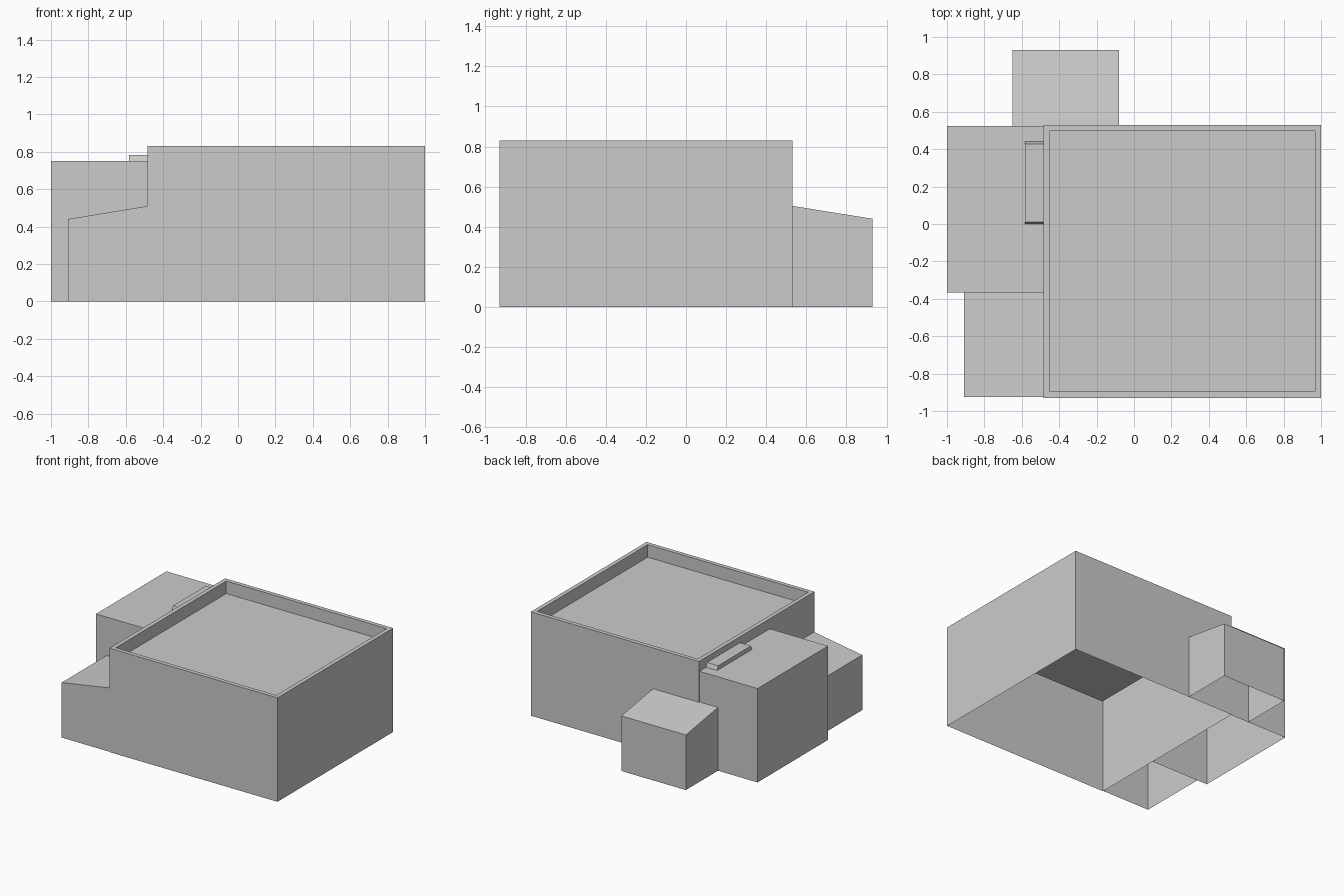
import bpy
import bmesh
from mathutils import Vector

cube = bpy.data.objects.get("Cube")
if cube:
    bpy.data.objects.remove(cube, do_unlink=True)

# One plain grey for the whole building
grey = bpy.data.materials.new("plain_grey")
grey.use_nodes = True
colour = (0.6, 0.6, 0.6, 1.0)
grey.diffuse_color = colour
grey.node_tree.nodes["Principled BSDF"].inputs["Base Color"].default_value = colour

DOWN, EAST, SOUTH, NORTH = (Vector(d) for d in ((0, 0, -1), (1, 0, 0), (0, -1, 0), (0, 1, 0)))


def shell(name, x, y, z, open_sides=(DOWN,), shape=None):
    """Box between the given ranges, without its open sides; shape edits the bmesh."""
    bm = bmesh.new()
    bmesh.ops.create_cube(bm, size=1)
    for v in bm.verts:
        v.co = [r[0] + (c + 0.5) * (r[1] - r[0]) for c, r in zip(v.co, (x, y, z))]
    bm.normal_update()
    gone = [f for f in bm.faces if any(f.normal.dot(d) > 0.9 for d in open_sides)]
    bmesh.ops.delete(bm, geom=gone, context='FACES')
    if shape:
        shape(bm)
    bm.normal_update()
    mesh = bpy.data.meshes.new(name)
    bm.to_mesh(mesh)
    bm.free()
    mesh.materials.append(grey)
    obj = bpy.data.objects.new(name, mesh)
    bpy.context.collection.objects.link(obj)
    return obj


def sink_roof(bm):
    """Parapet rim with a lower flat roof inside."""
    top = [f for f in bm.faces if f.normal.z > 0.9]
    bmesh.ops.inset_region(bm, faces=top, thickness=0.047)
    floor = bmesh.ops.extrude_discrete_faces(bm, faces=top)["faces"][0]
    bmesh.ops.translate(bm, verts=floor.verts, vec=(0, 0, -0.1))


def lower_eave(axis, limit):
    """Drop the top edge lying beyond the limit to make a lean-to roof."""
    def shape(bm):
        for v in bm.verts:
            if v.co.z > 0.1 and (v.co[axis] - limit) * (1 if limit > 0 else -1) > 0:
                v.co.z = 0.44
    return shape


def taper_ends(bm):
    """Slope the two short ends inwards."""
    for v in bm.verts:
        if v.co.z > 0.77:
            v.co.y += 0.012 if v.co.y < 0.2 else -0.012


# Main hall with parapet
shell("main_hall", (-0.485, 1.0), (-0.93, 0.53), (0, 0.83), shape=sink_roof)

# Side wing and the raised strip on its roof
shell("side_wing", (-1.0, -0.485), (-0.365, 0.525), (0, 0.75), (DOWN, EAST))
shell("roof_strip", (-0.583, -0.485), (0.0, 0.44), (0.75, 0.783), (DOWN, EAST), taper_ends)

# Lean-to annexes at the front and the back
shell("front_annex", (-0.91, -0.485), (-0.925, -0.365), (0, 0.51),
      (DOWN, EAST, NORTH), lower_eave(0, -0.7))
shell("back_annex", (-0.65, -0.08), (0.525, 0.93), (0, 0.505),
      (DOWN, SOUTH), lower_eave(1, 0.7))
